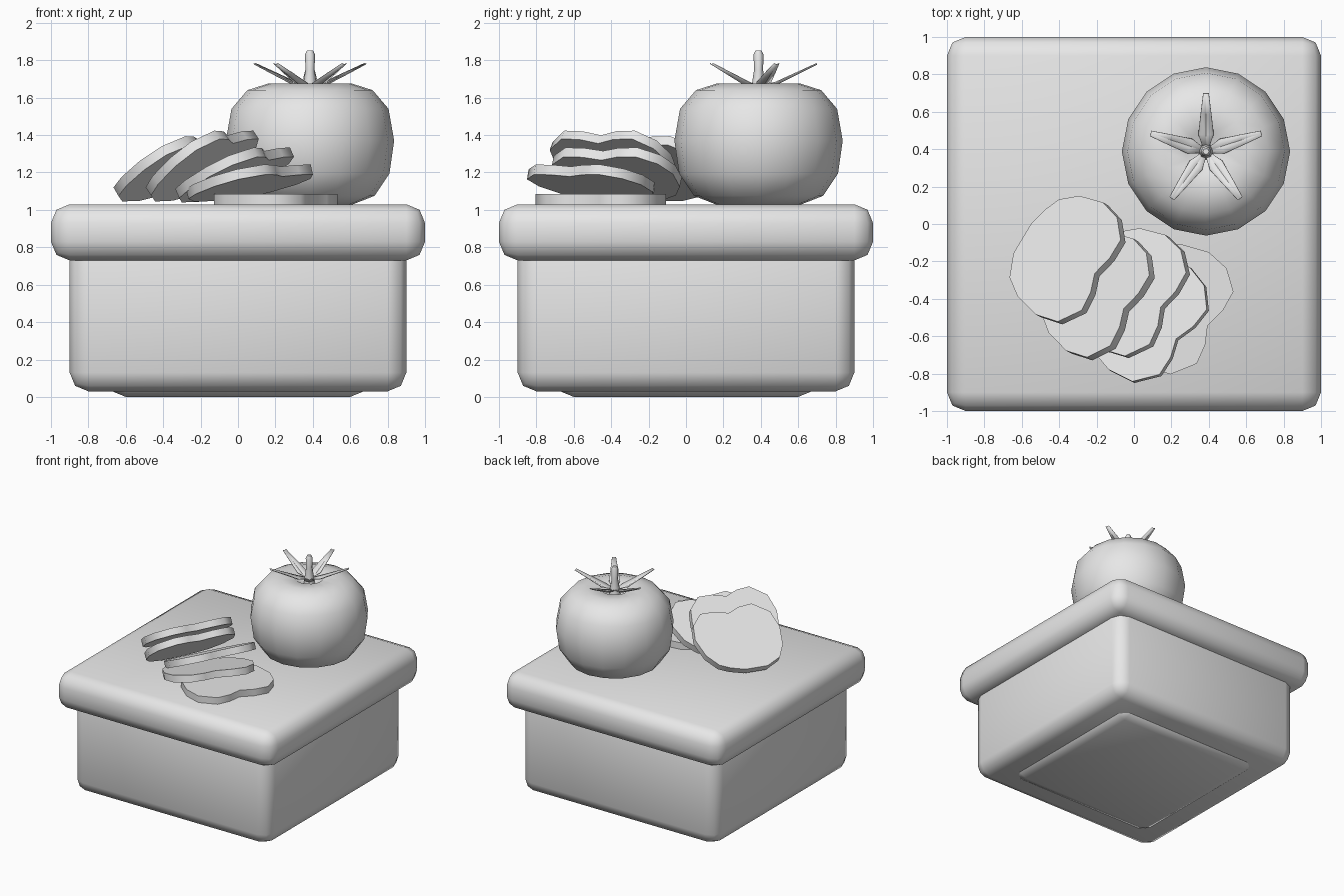
import bpy
import bmesh
from math import cos, sin, pi, radians
from mathutils import Matrix, Vector

cube = bpy.data.objects.get("Cube")
if cube:
    bpy.data.objects.remove(cube, do_unlink=True)

grey = bpy.data.materials.new("plain_grey")
grey.use_nodes = True
grey.diffuse_color = (0.8, 0.8, 0.8, 1)
grey.node_tree.nodes["Principled BSDF"].inputs["Base Color"].default_value = grey.diffuse_color


def finish(name, bm, smooth=50):
    """Turn a bmesh into a shaded object."""
    bmesh.ops.recalc_face_normals(bm, faces=bm.faces)
    mesh = bpy.data.meshes.new(name)
    bm.to_mesh(mesh)
    bm.free()
    mesh.materials.append(grey)
    obj = bpy.data.objects.new(name, mesh)
    bpy.context.collection.objects.link(obj)
    bpy.ops.object.select_all(action="DESELECT")
    obj.select_set(True)
    bpy.context.view_layer.objects.active = obj
    bpy.ops.object.shade_smooth_by_angle(angle=radians(smooth))
    return obj


def rounded_box(name, half, low, high, bevel=0.1):
    bm = bmesh.new()
    bmesh.ops.create_cube(bm, size=1)
    for v in bm.verts:
        v.co = (v.co.x * 2 * half, v.co.y * 2 * half, low + (v.co.z + 0.5) * (high - low))
    bmesh.ops.bevel(bm, geom=bm.edges[:], offset=bevel, segments=2,
                    profile=0.5, affect="EDGES")
    return finish(name, bm)


def lathe(name, profile, sides, centre, smooth=50):
    """Spin (radius, height) pairs about a vertical axis and cap the ends."""
    bm = bmesh.new()
    rings = []
    for r, z in profile:
        rings.append([bm.verts.new((centre[0] + r * cos(2 * pi * i / sides),
                                    centre[1] + r * sin(2 * pi * i / sides), z))
                      for i in range(sides)])
    for a, b in zip(rings, rings[1:]):
        for i in range(sides):
            j = (i + 1) % sides
            bm.faces.new((a[i], a[j], b[j], b[i]))
    bm.faces.new(rings[0])
    bm.faces.new(rings[-1])
    return finish(name, bm, smooth)


# Counter: body, overhanging top and recessed foot
rounded_box("counter_foot", 0.7, 0, 0.22)
rounded_box("counter_body", 0.9, 0.03, 0.9)
rounded_box("counter_top", 1.0, 0.73, 1.03)

# Whole tomato with a dimpled crown
centre = (0.385, 0.388)
lathe("tomato", [(0.03, 1.06), (0.12, 1.04), (0.23, 1.03), (0.345, 1.075),
                 (0.425, 1.195), (0.45, 1.37), (0.42, 1.54), (0.335, 1.64),
                 (0.225, 1.675), (0.11, 1.665), (0.02, 1.6)], 16, centre, 80)

# Stem, slightly pinched under its rounded tip
lathe("tomato_stem", [(0.045, 1.6), (0.036, 1.67), (0.024, 1.75),
                      (0.027, 1.83), (0.016, 1.852)], 8, centre)

# Five pointed leaves, creased along the middle: (reach, half width, height)
leaf = [(0.01, 0.012, 1.665), (0.09, 0.04, 1.685), (0.2, 0.028, 1.735), (0.31, 0.014, 1.785)]
bm = bmesh.new()
for k in range(5):
    spin = Matrix.Rotation(pi / 2 + k * 2 * pi / 5, 4, "Z")
    rows = []
    for reach, half, z in leaf:
        row = []
        for side in (-1, 0, 1):
            p = spin @ Vector((reach, side * half, z - (0 if side else half * 0.4)))
            row.append(bm.verts.new(p + Vector((*centre, 0))))
        rows.append(row)
    for a, b in zip(rows, rows[1:]):
        for i in range(2):
            bm.faces.new((a[i], a[i + 1], b[i + 1], b[i]))
leaves = finish("tomato_leaves", bm, 30)
thick = leaves.modifiers.new("thickness", "SOLIDIFY")
thick.thickness = 0.004

# Slice outline: two lobes with a shallow notch on the +x side
outline = [(-0.117, 0.33), (0.035, 0.36), (0.16, 0.326), (0.249, 0.231),
           (0.244, 0.115), (0.208, 0.007), (0.243, -0.09), (0.249, -0.2),
           (0.15, -0.315), (0.006, -0.338), (-0.152, -0.3), (-0.254, -0.233),
           (-0.307, -0.11), (-0.3, 0.074), (-0.263, 0.182), (-0.22, 0.26)]

# Fanned slices: (x, y, lowest height, turn, tilt)
slices = [(-0.34, -0.2, 1.045, -29, 33), (-0.175, -0.395, 1.045, -29, 37),
          (-0.005, -0.375, 1.04, -27, 26), (0.07, -0.51, 1.045, -36, 15),
          (0.205, -0.455, 1.03, -27, 0)]
for n, (x, y, low, turn, tilt) in enumerate(slices, 1):
    bm = bmesh.new()
    face = bm.faces.new([bm.verts.new((u, v, 0)) for u, v in outline])
    grown = bmesh.ops.extrude_face_region(bm, geom=[face])
    top = [g for g in grown["geom"] if isinstance(g, bmesh.types.BMVert)]
    bmesh.ops.translate(bm, verts=top, vec=(0, 0, 0.055))
    # The extrusion keeps the base face only when it is closed by hand
    if not any(all(abs(v.co.z) < 1e-6 for v in f.verts) for f in bm.faces):
        bm.faces.new([v for v in bm.verts if abs(v.co.z) < 1e-6])
    lift = low + 0.307 * sin(radians(tilt))
    place = (Matrix.Translation((x, y, lift)) @ Matrix.Rotation(radians(turn), 4, "Z")
             @ Matrix.Rotation(radians(-tilt), 4, "Y"))
    bm.transform(place)
    finish(f"tomato_slice_{n}", bm)
